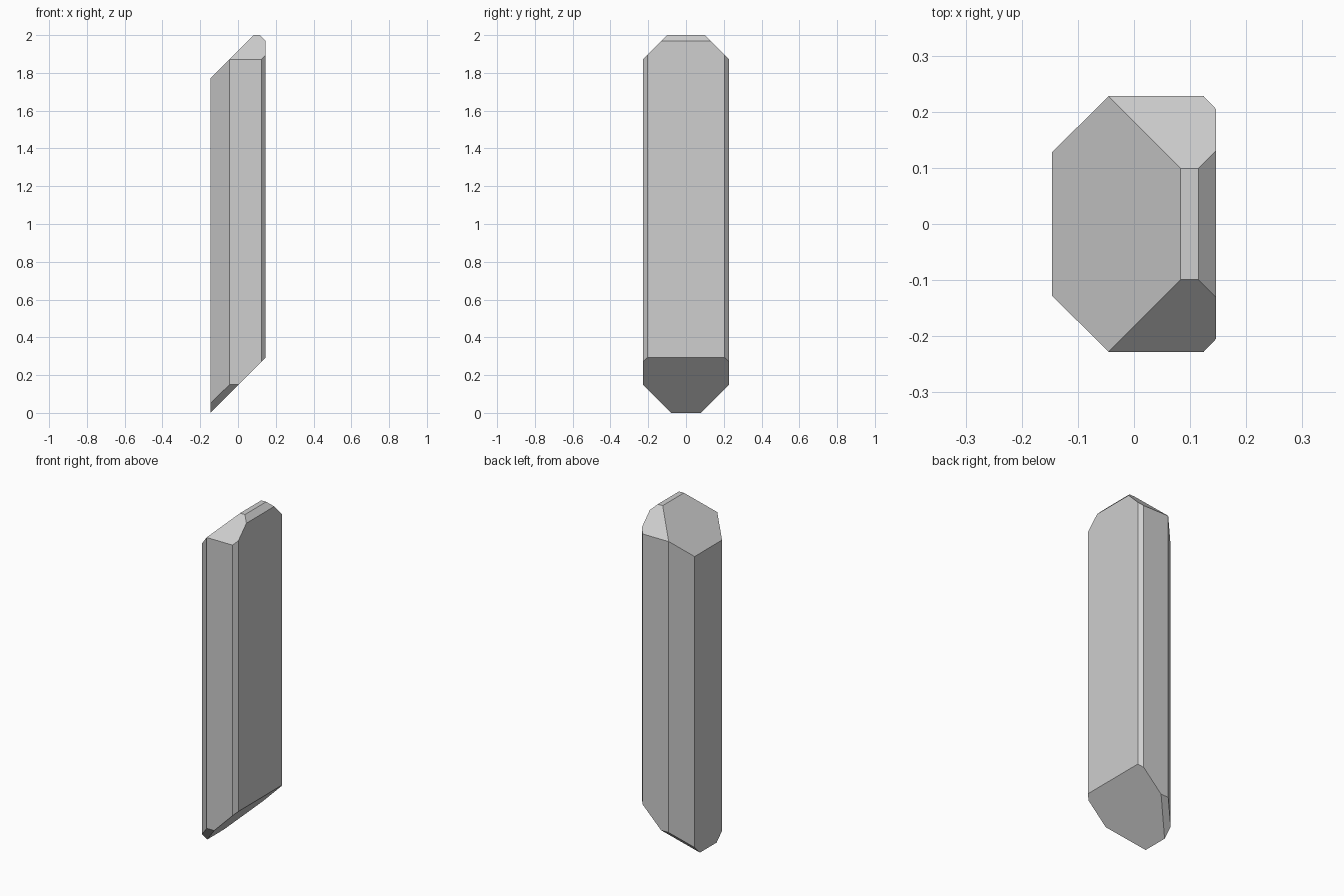
import bpy, bmesh
from mathutils import Vector

cube = bpy.data.objects.get("Cube")
if cube:
    bpy.data.objects.remove(cube, do_unlink=True)

# Single flat stone colour
COLOUR = (0.62, 0.62, 0.62, 1.0)
stone = bpy.data.materials.new("pale grey stone")
stone.use_nodes = True
stone.diffuse_color = COLOUR
stone.node_tree.nodes["Principled BSDF"].inputs["Base Color"].default_value = COLOUR


def cut(bm, point, normal):
    """Slice off everything beyond the plane and cap the opening."""
    geom = bm.verts[:] + bm.edges[:] + bm.faces[:]
    result = bmesh.ops.bisect_plane(bm, geom=geom, dist=1e-5, plane_co=Vector(point),
                                    plane_no=Vector(normal).normalized(), clear_outer=True)
    rim = [e for e in result["geom_cut"] if isinstance(e, bmesh.types.BMEdge)]
    bmesh.ops.edgeloop_fill(bm, edges=rim)


# Eight-sided shaft: half outline mirrored across y
half = [(-0.146, 0.128), (-0.045, 0.228), (0.124, 0.228), (0.146, 0.205)]
outline = [(x, -y) for x, y in half] + [(x, y) for x, y in reversed(half)]
bm = bmesh.new()
base = bm.faces.new([bm.verts.new((x, y, 0)) for x, y in outline])
shaft = bmesh.ops.extrude_face_region(bm, geom=[base])
top_verts = [v for v in shaft["geom"] if isinstance(v, bmesh.types.BMVert)]
bmesh.ops.translate(bm, verts=top_verts, vec=(0, 0, 2))

# Slanted facets at the tip
cut(bm, (0.083, 0, 2), (-1, 0, 1))
cut(bm, (0.115, 0, 2), (1, 0, 1))
for side in (-1, 1):
    cut(bm, (0, side * 0.099, 2), (0, side, 1))

# Slanted facets at the foot
cut(bm, (-0.146, 0, 0), (1, 0, -1))
for side in (-1, 1):
    cut(bm, (0, side * 0.078, 0), (0, side, -1))

bmesh.ops.remove_doubles(bm, verts=bm.verts[:], dist=1e-4)
bmesh.ops.recalc_face_normals(bm, faces=bm.faces[:])
mesh = bpy.data.meshes.new("crystal_shard")
bm.to_mesh(mesh)
bm.free()
mesh.materials.append(stone)
bpy.context.collection.objects.link(bpy.data.objects.new("crystal_shard", mesh))
